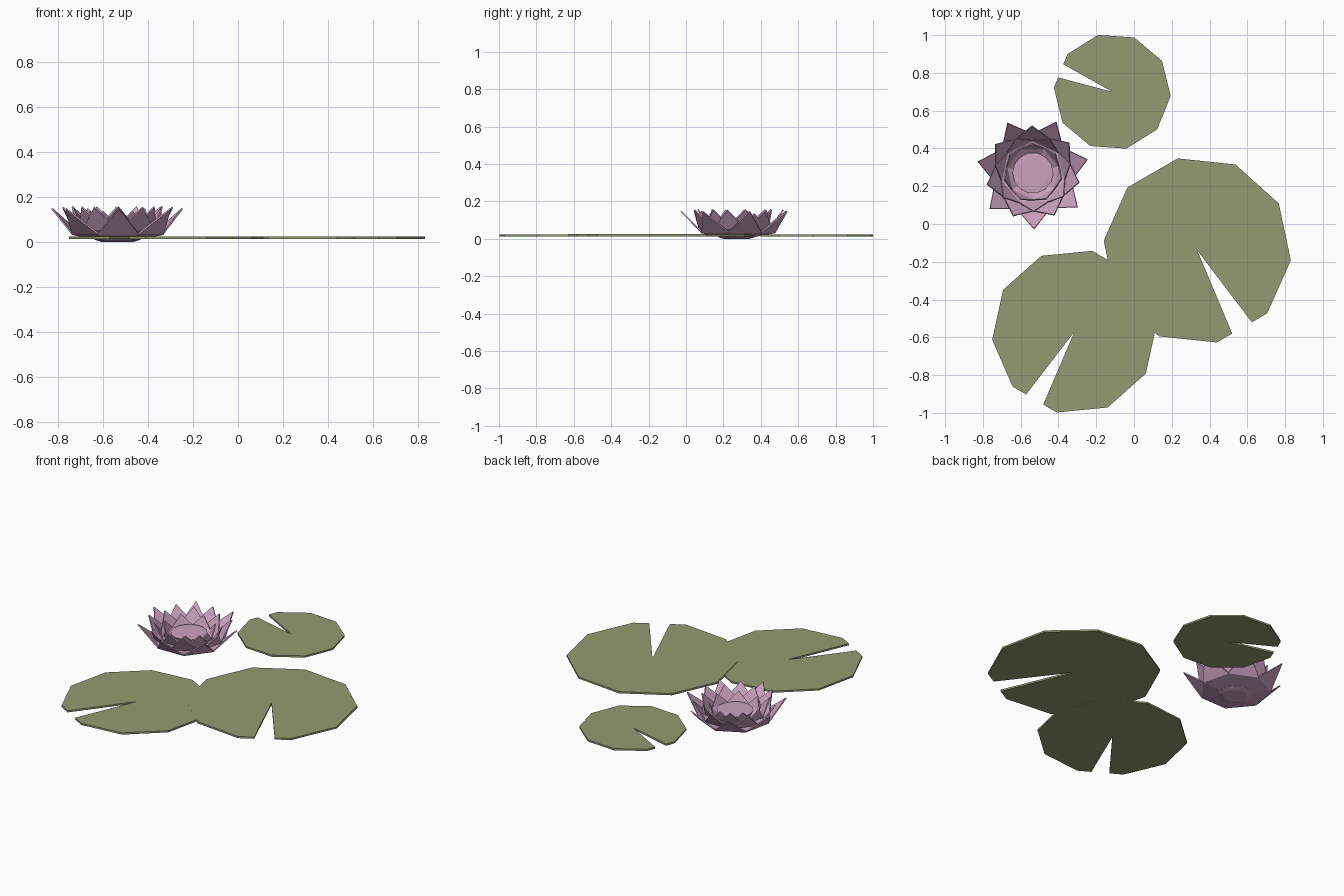
import bpy, bmesh, math
from mathutils import Vector

if "Cube" in bpy.data.objects:
    bpy.data.objects.remove(bpy.data.objects["Cube"])


def material(name, rgb):
    m = bpy.data.materials.new(name)
    m.diffuse_color = (*rgb, 1)
    m.use_nodes = True
    m.node_tree.nodes["Principled BSDF"].inputs["Base Color"].default_value = m.diffuse_color
    return m


GREEN = material("leaf_green", (0.29, 0.33, 0.17))
PINK = material("petal_pink", (0.60, 0.36, 0.53))


def finish(name, bm, mat):
    bmesh.ops.recalc_face_normals(bm, faces=bm.faces)
    me = bpy.data.meshes.new(name)
    bm.to_mesh(me)
    bm.free()
    me.materials.append(mat)
    ob = bpy.data.objects.new(name, me)
    bpy.context.collection.objects.link(ob)
    return ob


# Lily pad: decagon with a wedge cut from the middle of one side to the centre
def pad(name, cx, cy, radius, notch, z, thick=0.011):
    def polar(deg, r):
        a = math.radians(notch + deg)
        return cx + r * math.cos(a), cy + r * math.sin(a)
    edge = radius * math.cos(math.radians(18)) / math.cos(math.radians(7.2))
    rim = [polar(7.2, edge)]
    rim += [polar(18 + 36 * i, radius) for i in range(10)]
    rim += [polar(-7.2, edge)]
    bm = bmesh.new()
    layers = []
    for h in (z, z + thick):
        c = bm.verts.new((cx, cy, h))
        ring = [bm.verts.new((x, y, h)) for x, y in rim]
        for a, b in zip(ring, ring[1:]):
            bm.faces.new((c, a, b))
        layers.append([c] + ring)
    low, high = layers
    for i in range(len(low)):
        j = (i + 1) % len(low)
        bm.faces.new((low[i], low[j], high[j], high[i]))
    return finish(name, bm, GREEN)


pad("small_pad", -0.115, 0.70, 0.31, 158, 0.013)
pad("large_pad", 0.335, -0.14, 0.498, -60, 0.014)
pad("medium_pad", -0.315, -0.57, 0.438, 239.6, 0.0135)

# Lotus flower
FX, FY = -0.535, 0.27


# Ring of pointed petals: narrow foot, wide shoulder, sharp tip
def petal_ring(name, count, start, foot, shoulder, half_width, tip):
    bm = bmesh.new()
    for i in range(count):
        a = math.radians(start + 360 * i / count)
        out = Vector((math.cos(a), math.sin(a), 0))
        side = Vector((-math.sin(a), math.cos(a), 0))

        def point(rz, w):
            return bm.verts.new(Vector((FX, FY, rz[1])) + out * rz[0] + side * w)
        foot_w = foot[0] * math.tan(math.pi / count)
        f1, f2 = point(foot, -foot_w), point(foot, foot_w)
        s1, s2 = point(shoulder, -half_width), point(shoulder, half_width)
        t = point(tip, 0)
        bm.faces.new((f1, s1, s2, f2))
        bm.faces.new((s1, t, s2))
    ob = finish(name, bm, PINK)
    mod = ob.modifiers.new("thickness", "SOLIDIFY")
    mod.thickness = 0.007
    mod.offset = 0
    return ob


petal_ring("outer_petals", 7, 14, (0.08, 0.012), (0.185, 0.034), 0.092, (0.297, 0.148))
petal_ring("second_petals", 7, 39.7, (0.08, 0.018), (0.18, 0.055), 0.088, (0.25, 0.155))
petal_ring("third_petals", 7, 14, (0.08, 0.025), (0.155, 0.066), 0.076, (0.205, 0.157))
petal_ring("inner_petals", 7, 39.7, (0.08, 0.03), (0.128, 0.07), 0.062, (0.155, 0.135))


# Turned round part from a radius/height profile
def lathe(name, profile, sides):
    bm = bmesh.new()
    rings = [[bm.verts.new((FX + r * math.cos(2 * math.pi * i / sides),
                            FY + r * math.sin(2 * math.pi * i / sides), z))
              for i in range(sides)] for r, z in profile]
    for a, b in zip(rings, rings[1:]):
        for i in range(sides):
            j = (i + 1) % sides
            bm.faces.new((a[i], a[j], b[j], b[i]))
    bm.faces.new(rings[0])
    bm.faces.new(rings[-1])
    return finish(name, bm, PINK)


# Flower base and flared heart
lathe("flower_base", [(0.07, 0.0), (0.10, 0.009), (0.09, 0.02)], 14)
lathe("flower_heart", [(0.075, 0.02), (0.108, 0.088), (0.085, 0.09)], 14)
